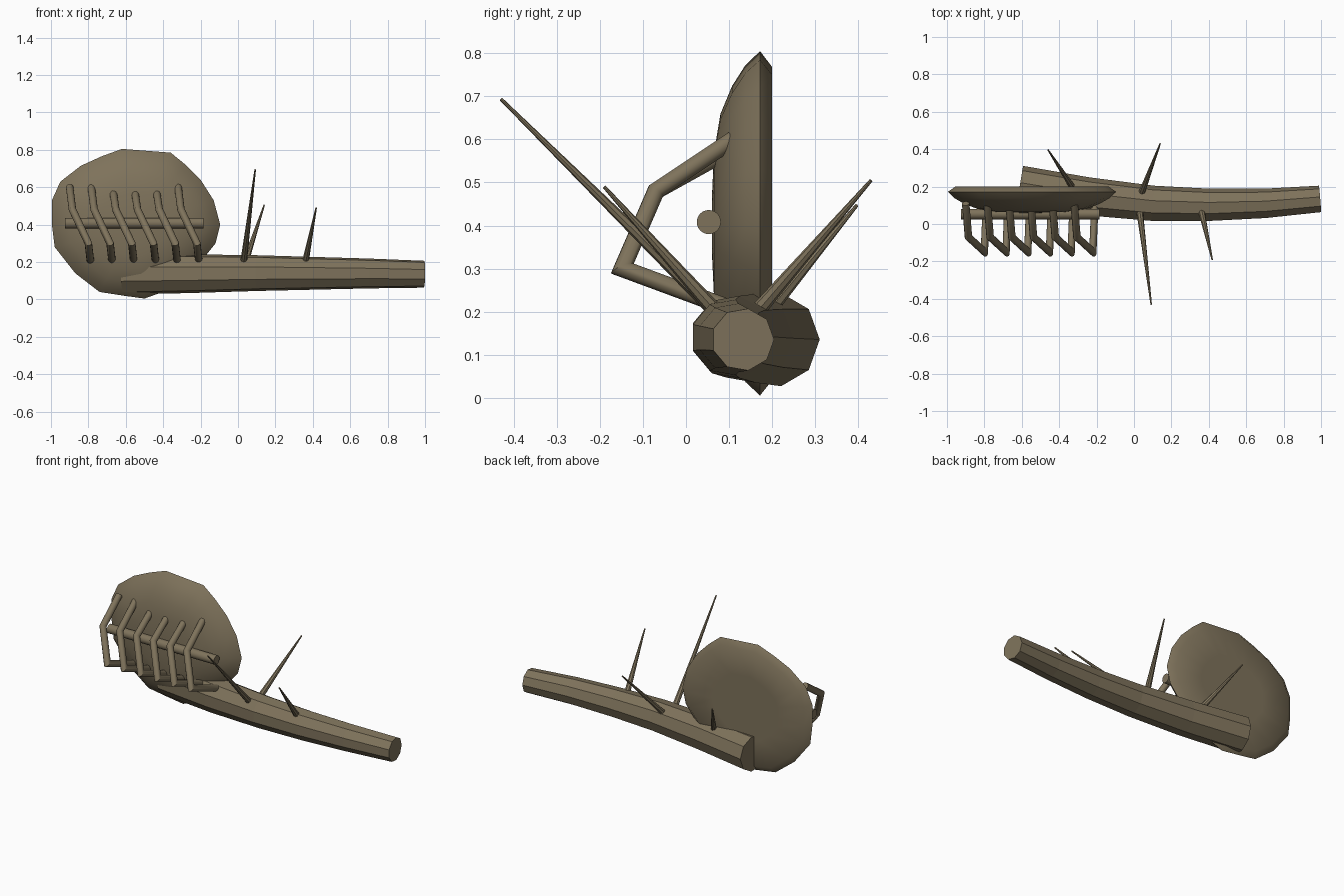
import bpy, bmesh, math
from mathutils import Vector

cube = bpy.data.objects.get("Cube")
if cube:
    bpy.data.objects.remove(cube, do_unlink=True)

# Single bark colour
bark = bpy.data.materials.new("brown_bark")
bark.use_nodes = True
colour = (0.21, 0.17, 0.105, 1)
bark.diffuse_color = colour
bsdf = bark.node_tree.nodes["Principled BSDF"]
bsdf.inputs["Base Color"].default_value = colour
bsdf.inputs["Roughness"].default_value = 0.9


def loft(name, rings, smooth_angle=0):
    """Skin a list of equal-sized point rings and cap both ends."""
    bm = bmesh.new()
    loops = [[bm.verts.new(p) for p in ring] for ring in rings]
    n = len(loops[0])
    for a, b in zip(loops, loops[1:]):
        for i in range(n):
            j = (i + 1) % n
            bm.faces.new((a[i], a[j], b[j], b[i]))
    bm.faces.new(loops[0])
    bm.faces.new(loops[-1])
    bmesh.ops.recalc_face_normals(bm, faces=bm.faces)
    mesh = bpy.data.meshes.new(name)
    bm.to_mesh(mesh)
    bm.free()
    mesh.materials.append(bark)
    obj = bpy.data.objects.new(name, mesh)
    bpy.context.collection.objects.link(obj)
    if smooth_angle:
        bpy.ops.object.select_all(action='DESELECT')
        obj.select_set(True)
        bpy.context.view_layer.objects.active = obj
        bpy.ops.object.shade_smooth_by_angle(angle=math.radians(smooth_angle))
    return obj


def tube(name, path, radii, sides, smooth_angle=0):
    """Sweep a mitred polygon along a path with a radius per point."""
    pts = [Vector(p) for p in path]
    rings = []
    for k, p in enumerate(pts):
        d_in = (p - pts[k - 1]).normalized() if k else (pts[1] - p).normalized()
        d_out = (pts[k + 1] - p).normalized() if k + 1 < len(pts) else d_in
        tangent = (d_in + d_out).normalized()
        if k == 0:
            # Reference frame, carried along the path by projection
            side = Vector((0, 1, 0)) if abs(d_in.x) > 0.7 else Vector((1, 0, 0))
            side = (side - d_in * side.dot(d_in)).normalized()
            up = d_in.cross(side)
            first = [(side * math.cos(2 * math.pi * i / sides)
                      + up * math.sin(2 * math.pi * i / sides)) for i in range(sides)]
            offsets = [v * radii[0] for v in first]
        else:
            # Slide the previous ring along the segment onto the mitre plane
            scale = radii[k] / radii[k - 1]
            offsets = [(o - d_in * (o.dot(tangent) / d_in.dot(tangent))) * scale
                       for o in offsets]
        rings.append([p + o for o in offsets])
    return loft(name, rings, smooth_angle)


# Nine-sided curved, tapering log
log_path = [(-0.61, 0.202, 0.135), (-0.25, 0.145, 0.138), (0.1, 0.108, 0.141),
            (0.4, 0.1, 0.14), (0.7, 0.108, 0.139), (0.995, 0.132, 0.135)]
tube("log", log_path, [0.11, 0.105, 0.097, 0.089, 0.081, 0.073], 9)

# Rounded slab: flat back, bevelled rim, shallow domed front
outline = [(-0.62, 0.805), (-0.49, 0.795), (-0.36, 0.785), (-0.28, 0.72), (-0.2, 0.64),
           (-0.13, 0.53), (-0.095, 0.4), (-0.12, 0.3), (-0.2, 0.2), (-0.31, 0.1),
           (-0.43, 0.03), (-0.5, 0.005), (-0.61, 0.02), (-0.74, 0.04), (-0.87, 0.14),
           (-0.98, 0.28), (-0.995, 0.4), (-0.995, 0.53), (-0.95, 0.63),
           (-0.84, 0.715), (-0.73, 0.765)]
cx, cz = -0.55, 0.4
layers = [(0.2, 0.5), (0.2, 0.91), (0.172, 1.0), (0.138, 0.92), (0.107, 0.8),
          (0.08, 0.64), (0.065, 0.42), (0.06, 0.15)]
loft("rounded_slab", [[(cx + (x - cx) * s, y, cz + (z - cz) * s) for x, z in outline]
                      for y, s in layers], 40)

# Six bent ribs in a row
for i in range(6):
    x = -0.9 + 0.116 * i
    top = 0.6 if i in (0, 1, 5) else 0.58
    tube(f"rib_{i + 1}", [(x, 0.11, top), (x + 0.015, -0.07, 0.48),
                          (x + 0.1, -0.148, 0.3), (x + 0.11, 0.09, 0.212)],
         [0.02] * 4, 14, 35)

# Straight rod behind the ribs
tube("cross_rod", [(-0.925, 0.053, 0.408), (-0.185, 0.053, 0.408)], [0.028] * 2, 24, 35)

# Thin tapering twigs on the log
twigs = [((0.03, 0.07, 0.2), (0.092, -0.43, 0.694)),
         ((0.04, 0.165, 0.2), (0.14, 0.43, 0.505)),
         ((0.36, 0.07, 0.2), (0.418, -0.19, 0.49)),
         ((-0.325, 0.19, 0.2), (-0.46, 0.397, 0.447))]
for i, (base, tip) in enumerate(twigs):
    tube(f"twig_{i + 1}", [base, tip], [0.018, 0.004], 8)
